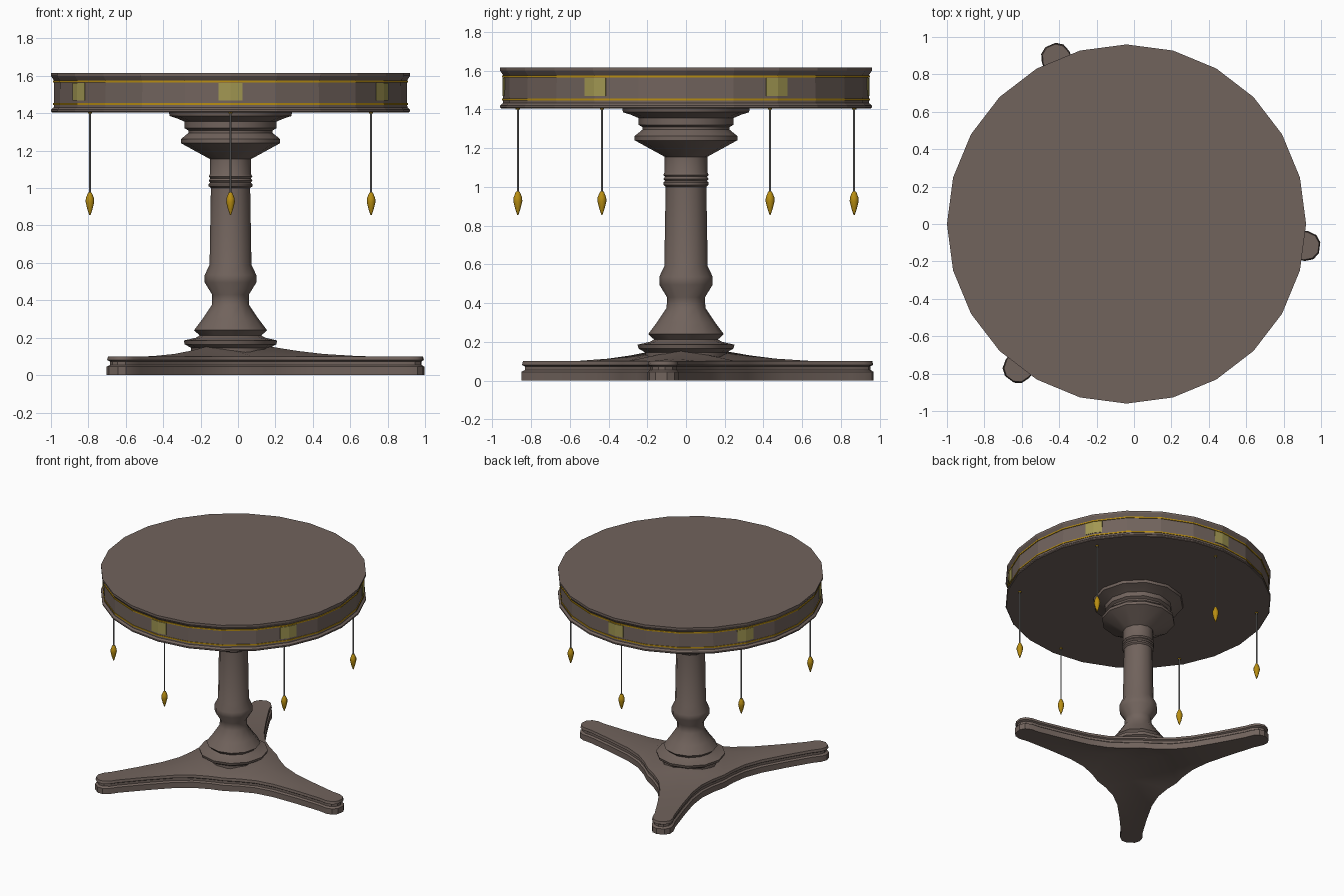
import bpy, bmesh, math
from mathutils import Matrix

if "Cube" in bpy.data.objects:
    bpy.data.objects.remove(bpy.data.objects["Cube"])

CX = -0.04  # pedestal axis


def mat(name, rgb):
    m = bpy.data.materials.new(name)
    m.diffuse_color = (*rgb, 1)
    m.use_nodes = True
    m.node_tree.nodes["Principled BSDF"].inputs["Base Color"].default_value = m.diffuse_color
    return m


WOOD = mat("grey brown wood", (0.165, 0.125, 0.108))
GOLD = mat("gold", (0.48, 0.27, 0.006))
PANEL = mat("olive panel", (0.36, 0.31, 0.085))
CORD = mat("grey cord", (0.27, 0.27, 0.27))


def finish(bm, name, material, smooth=None):
    bmesh.ops.remove_doubles(bm, verts=bm.verts, dist=0.0005)
    bmesh.ops.recalc_face_normals(bm, faces=bm.faces)
    me = bpy.data.meshes.new(name)
    bm.to_mesh(me)
    bm.free()
    me.materials.append(material)
    ob = bpy.data.objects.new(name, me)
    bpy.context.collection.objects.link(ob)
    if smooth:
        bpy.ops.object.select_all(action='DESELECT')
        ob.select_set(True)
        bpy.context.view_layer.objects.active = ob
        bpy.ops.object.shade_smooth_by_angle(angle=math.radians(smooth))
    return ob


def lathe(name, profile, sides, material, x=CX, y=0.0, smooth=None, closed=False):
    """Revolve (radius, z) points round a vertical axis; cap the ends unless closed in a loop."""
    bm = bmesh.new()
    rings = []
    for r, z in profile:
        rings.append([bm.verts.new((x + r * math.cos(2 * math.pi * i / sides),
                                    y + r * math.sin(2 * math.pi * i / sides), z))
                      for i in range(sides)])
    pairs = list(zip(rings, rings[1:]))
    if closed:
        pairs.append((rings[-1], rings[0]))
    for a, b in pairs:
        for i in range(sides):
            j = (i + 1) % sides
            bm.faces.new((a[i], a[j], b[j], b[i]))
    if not closed:
        bm.faces.new(rings[0])
        bm.faces.new(rings[-1])
    return finish(bm, name, material, smooth)


# Table top with moulded lips
lathe("table_top", [(0.955, 1.405), (0.96, 1.41), (0.96, 1.42), (0.945, 1.432), (0.943, 1.575),
                    (0.95, 1.585), (0.96, 1.60), (0.96, 1.615)], 24, WOOD)

# Gold inlay lines round the apron
for name, z in (("lower_gold_line", 1.45), ("upper_gold_line", 1.569)):
    lathe(name, [(0.935, z - 0.005), (0.949, z - 0.005), (0.949, z + 0.005), (0.935, z + 0.005)],
          24, GOLD, closed=True)

# Turned pedestal
lathe("pedestal", [(0.21, 0.08), (0.21, 0.145), (0.245, 0.165), (0.25, 0.185), (0.185, 0.20),
                   (0.165, 0.212), (0.195, 0.24), (0.15, 0.30), (0.10, 0.375), (0.098, 0.43),
                   (0.138, 0.495), (0.138, 0.535), (0.112, 0.59), (0.105, 1.00), (0.117, 1.01),
                   (0.117, 1.022), (0.108, 1.03), (0.117, 1.04), (0.108, 1.052), (0.117, 1.062),
                   (0.11, 1.075), (0.11, 1.155), (0.265, 1.24), (0.265, 1.262), (0.225, 1.295),
                   (0.225, 1.308), (0.245, 1.32), (0.245, 1.355), (0.285, 1.372), (0.325, 1.385),
                   (0.33, 1.407)], 12, WOOD, smooth=40)

# Three-legged base: half-width stations along each leg, with a groove round the edge
STATIONS = [(0.165, 0.286), (0.25, 0.225), (0.36, 0.165), (0.50, 0.125), (0.70, 0.098),
            (0.90, 0.078), (0.97, 0.08), (1.015, 0.065), (1.04, 0.03)]
LAYERS = [(0.0, 0.0), (0.0, 0.045), (0.014, 0.055), (0.014, 0.073), (0.002, 0.08), (0.006, 0.10)]


def ridge(r):
    return 0.06 * (max(0.0, 0.78 - r) / 0.6) ** 2


bm = bmesh.new()
for k in range(3):
    turn = Matrix.Translation((CX, 0, 0)) @ Matrix.Rotation(math.radians(-7 + 120 * k), 4, 'Z')

    def vert(x, y, z):
        v = bm.verts.new((x, y, z))
        v.co = turn @ v.co
        return v

    for side in (1, -1):
        walls = []
        for inset, z in LAYERS:
            row = []
            for i, (r, w) in enumerate(STATIONS):
                if i == 0:  # valley point, inset straight towards the axis
                    row.append(vert(r - inset * 0.5, side * (w - inset * 0.866), z))
                else:
                    row.append(vert(r - (inset if r > 0.95 else 0), side * (w - inset * 0.9), z))
            walls.append(row)
        for a, b in zip(walls, walls[1:]):
            for i in range(len(a) - 1):
                bm.faces.new((a[i], a[i + 1], b[i + 1], b[i]))
        # top rises to a ridge, underside is hollowed the same way
        for row, z0, inset, amount in ((walls[-1], 0.10, 0.006, 1.0), (walls[0], 0.0, 0.0, 1.3)):
            mid = [vert(r - (inset if r > 0.95 else 0), 0, z0 + amount * min(0.06, ridge(r)))
                   for r, w in STATIONS]
            for i in range(len(row) - 1):
                bm.faces.new((row[i], row[i + 1], mid[i + 1], mid[i]))
            hub = vert(0, 0, z0 + amount * 0.06)
            bm.faces.new((row[0], mid[0], hub))
        # leg end
        end = [row[-1] for row in walls]
        zs = [vert(1.04 - ins, 0, z) for ins, z in LAYERS]
        for i in range(len(end) - 1):
            bm.faces.new((end[i], end[i + 1], zs[i + 1], zs[i]))
finish(bm, "tripod_base", WOOD, 35)

# Six panels on the apron, and six hanging tassels below them
for k in range(6):
    a = math.radians(30 + 60 * k)
    ca, sa = math.cos(a), math.sin(a)
    bm = bmesh.new()
    cols = []
    for t in (-0.064, 0.0, 0.064):  # plate bent over the apron corner
        r = 0.948 - abs(t) * math.tan(math.radians(7.5))
        cols.append([bm.verts.new((CX + q * ca - t * sa, q * sa + t * ca, z))
                     for q, z in ((r, 1.468), (r, 1.561), (r - 0.008, 1.561), (r - 0.008, 1.468))])
    for p, q in zip(cols, cols[1:]):
        for i in range(4):
            j = (i + 1) % 4
            bm.faces.new((p[i], p[j], q[j], q[i]))
    bm.faces.new(cols[0])
    bm.faces.new(cols[-1])
    finish(bm, f"apron_panel_{k + 1}", PANEL)

    x, y = CX + 0.868 * ca, 0.868 * sa
    lathe(f"cord_{k + 1}", [(0.005, 0.965), (0.005, 1.408)], 8, CORD, x, y)
    lathe(f"cord_cap_{k + 1}", [(0.011, 1.398), (0.011, 1.408)], 8, GOLD, x, y)
    lathe(f"tassel_{k + 1}", [(0.003, 0.855), (0.014, 0.888), (0.023, 0.925), (0.022, 0.945),
                              (0.013, 0.968), (0.009, 0.976)], 8, GOLD, x, y, smooth=50)
